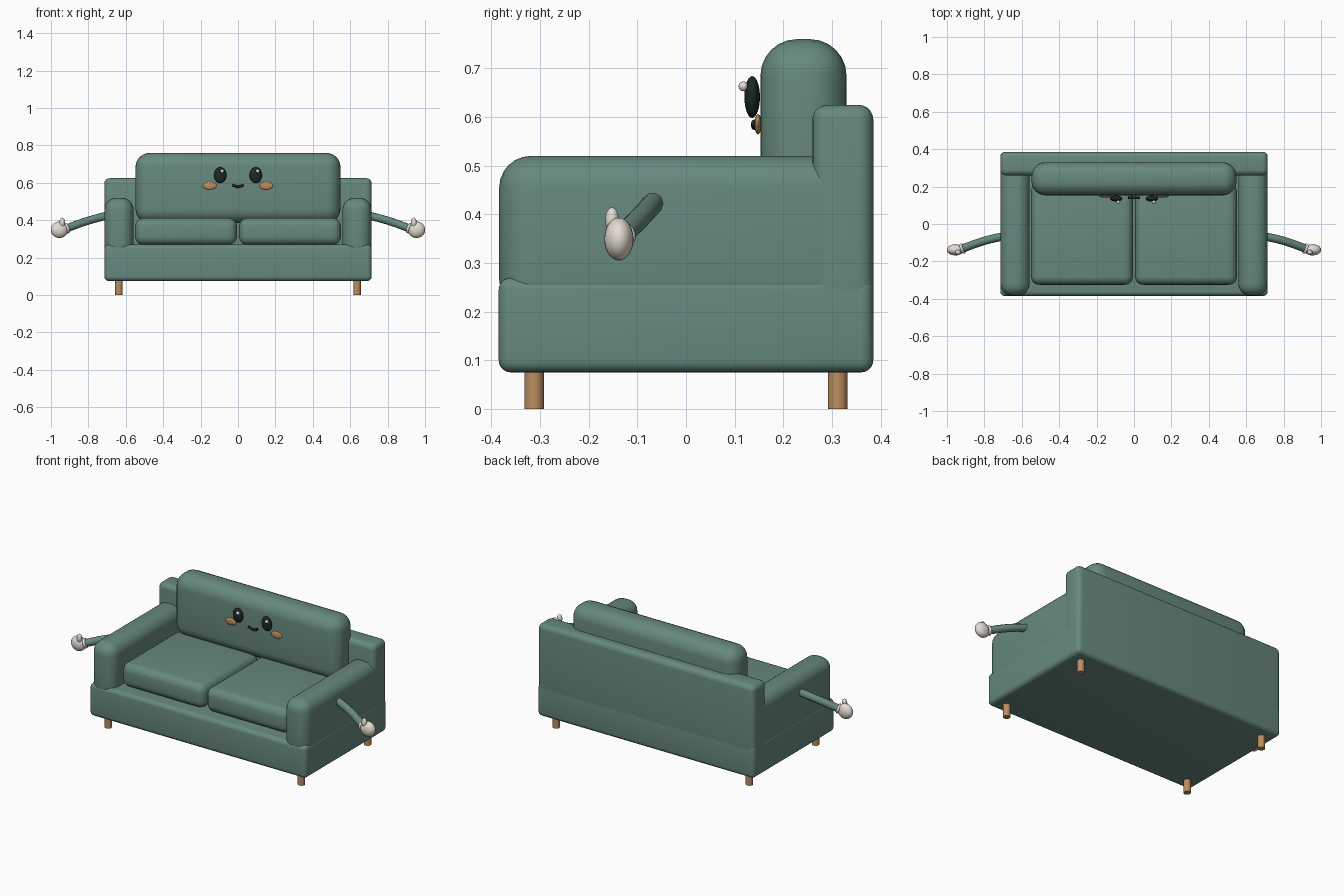
import bpy, math
from mathutils import Vector

if "Cube" in bpy.data.objects:
    bpy.data.objects.remove(bpy.data.objects["Cube"])


def material(name, rgb):
    m = bpy.data.materials.new(name)
    m.diffuse_color = (*rgb, 1)
    m.use_nodes = True
    m.node_tree.nodes["Principled BSDF"].inputs["Base Color"].default_value = m.diffuse_color
    return m


GREEN = material("sage green fabric", (0.135, 0.25, 0.21))
WOOD = material("warm wood", (0.50, 0.265, 0.115))
CREAM = material("cream", (0.76, 0.71, 0.65))
DARK = material("dark eye", (0.012, 0.02, 0.022))


def finish(name, mat, angle=40):
    o = bpy.context.object
    o.name = name
    o.data.materials.clear()
    o.data.materials.append(mat)
    bpy.ops.object.shade_smooth_by_angle(angle=math.radians(angle))
    return o


def rounded_box(name, lo, hi, radius, segments=5):
    """Soft-edged upholstered block between two corners."""
    lo, hi = Vector(lo), Vector(hi)
    bpy.ops.mesh.primitive_cube_add(size=1, location=(lo + hi) / 2)
    o = bpy.context.object
    o.scale = hi - lo
    bpy.ops.object.transform_apply(location=False, rotation=False, scale=True)
    b = o.modifiers.new("soft edges", "BEVEL")
    b.width, b.segments, b.limit_method = radius, segments, 'NONE'
    bpy.ops.object.modifier_apply(modifier=b.name)
    return finish(name, GREEN)


def ellipsoid(name, center, radii, mat, rotation=(0, 0, 0)):
    bpy.ops.mesh.primitive_uv_sphere_add(segments=24, ring_count=14, radius=1,
                                         location=center, rotation=rotation)
    bpy.context.object.scale = radii
    bpy.ops.object.transform_apply(location=False, rotation=False, scale=True)
    return finish(name, mat, 60)


def tube(name, points, radius, mat):
    """Round tube along a smooth path."""
    c = bpy.data.curves.new(name, 'CURVE')
    c.dimensions = '3D'
    c.bevel_depth, c.bevel_resolution, c.use_fill_caps = radius, 3, True
    s = c.splines.new('BEZIER')
    s.bezier_points.add(len(points) - 1)
    for p, co in zip(s.bezier_points, points):
        p.co = co
        p.handle_left_type = p.handle_right_type = 'AUTO'
    o = bpy.data.objects.new(name, c)
    bpy.context.collection.objects.link(o)
    bpy.ops.object.select_all(action='DESELECT')
    o.select_set(True)
    bpy.context.view_layer.objects.active = o
    bpy.ops.object.convert(target='MESH')
    return finish(name, mat)


# Sofa body
rounded_box("base", (-0.715, -0.385, 0.075), (0.715, 0.385, 0.27), 0.025)
rounded_box("backrest", (-0.715, 0.26, 0.10), (0.715, 0.385, 0.625), 0.03)
rounded_box("back_cushion", (-0.548, 0.153, 0.385), (0.548, 0.33, 0.76), 0.075, 6)

# Face on the back cushion
tube("mouth", [(-0.03, 0.141, 0.588), (0, 0.141, 0.58), (0.03, 0.141, 0.588)], 0.007, DARK)

for side, s in (("left", -1), ("right", 1)):
    # Armrest and seat cushion
    x0, x1 = sorted((s * 0.558, s * 0.714))
    rounded_box(side + "_armrest", (x0, -0.384, 0.20), (x1, 0.375, 0.52), 0.065, 6)
    x0, x1 = sorted((s * 0.006, s * 0.55))
    rounded_box(side + "_seat_cushion", (x0, -0.325, 0.268), (x1, 0.22, 0.412), 0.045)

    # Eye, highlight and cheek
    ellipsoid(side + "_eye", (s * 0.095, 0.136, 0.641), (0.033, 0.016, 0.043), DARK)
    ellipsoid(side + "_eye_highlight", (s * 0.095 + 0.011, 0.118, 0.663),
              (0.010, 0.010, 0.010), CREAM)
    ellipsoid(side + "_cheek", (s * 0.151, 0.148, 0.585), (0.036, 0.007, 0.021), WOOD)

    # Little arm with gloved hand
    tube(side + "_arm", [(s * 0.68, -0.062, 0.43), (s * 0.80, -0.09, 0.398),
                         (s * 0.93, -0.136, 0.352)], 0.022, GREEN)
    ellipsoid(side + "_hand", (s * 0.955, -0.138, 0.349), (0.046, 0.030, 0.044), CREAM)
    ellipsoid(side + "_thumb", (s * 0.94, -0.152, 0.388), (0.015, 0.014, 0.026), CREAM)
    axis = Vector((s * 0.13, -0.046, -0.046))
    bpy.ops.mesh.primitive_torus_add(major_radius=0.021, minor_radius=0.008,
                                     major_segments=24, minor_segments=10,
                                     location=(s * 0.916, -0.131, 0.357),
                                     rotation=axis.to_track_quat('Z', 'Y').to_euler())
    finish(side + "_cuff", CREAM)

    # Legs
    for end, y in (("front", -0.312), ("back", 0.312)):
        bpy.ops.mesh.primitive_cylinder_add(vertices=20, radius=0.02, depth=0.09,
                                            location=(s * 0.637, y, 0.045))
        finish(f"{end}_{side}_leg", WOOD)
